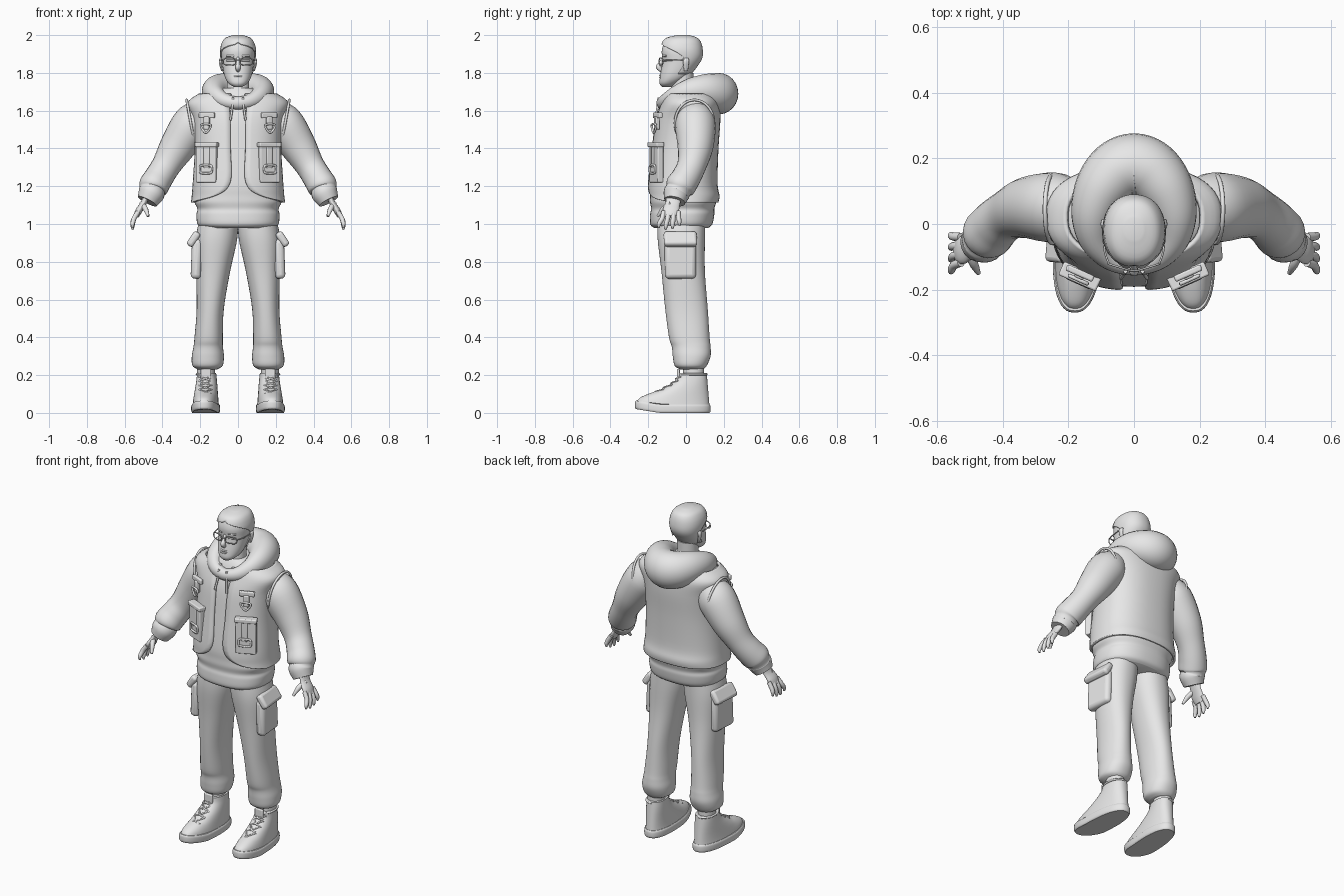
import bpy, bmesh
from math import sin, cos, pi, radians, copysign
from mathutils import Vector, Matrix

if "Cube" in bpy.data.objects:
    bpy.data.objects.remove(bpy.data.objects["Cube"])

X, Y, Z = Vector((1, 0, 0)), Vector((0, 1, 0)), Vector((0, 0, 1))
grey = (.8, .8, .8, 1)
clay = bpy.data.materials.new("light_grey")
clay.use_nodes = True
clay.diffuse_color = grey
clay.node_tree.nodes["Principled BSDF"].inputs["Base Color"].default_value = grey


def finish(name, bm, mirror=False, bevel=0, thick=0):
    """Turn a bmesh into a smooth, optionally mirrored object."""
    bmesh.ops.remove_doubles(bm, verts=bm.verts, dist=1e-5)
    mesh = bpy.data.meshes.new(name)
    bm.to_mesh(mesh)
    bm.free()
    mesh.materials.append(clay)
    mesh.shade_smooth()
    mesh.set_sharp_from_angle(angle=radians(50))
    obj = bpy.data.objects.new(name, mesh)
    bpy.context.scene.collection.objects.link(obj)
    if thick:
        obj.modifiers.new("Thickness", "SOLIDIFY").thickness = thick
    if bevel:
        rounding = obj.modifiers.new("Bevel", "BEVEL")
        rounding.width, rounding.segments = bevel, 3
    if mirror:
        obj.modifiers.new("Mirror", "MIRROR")
    return obj


def spline(rows, closed=False, steps=5):
    """Catmull-Rom interpolation of rows of numbers."""
    count, result = len(rows), []
    pick = lambda i: rows[i % count] if closed else rows[min(max(i, 0), count - 1)]
    for i in range(count if closed else count - 1):
        controls = list(zip(pick(i - 1), pick(i), pick(i + 1), pick(i + 2)))
        for step in range(steps):
            t = step / steps
            result.append([b + t * (c - a + t * (2*a - 5*b + 4*c - d + t * (3*(b - c) + d - a))) / 2
                           for a, b, c, d in controls])
    return result if closed else result + [list(rows[-1])]


def section(centre, u, v, a, b, count, power=2, gap=0):
    """Superellipse ring, optionally open at its front."""
    start, points = radians(max(gap, 0)), []
    for i in range(count + 1):
        angle = start + 2 * (pi - start) * i / count
        s, c = (copysign(abs(w) ** (2 / power), w) for w in (sin(angle), cos(angle)))
        points.append(centre + u * a * s - v * b * c)
    return points


def skin(name, rings, caps=(True, True), closed=False, **options):
    """Join rings of points with faces."""
    bm = bmesh.new()
    verts = [[bm.verts.new(point) for point in ring] for ring in rings]
    for low, high in zip(verts, verts[1:] + verts[:1] if closed else verts[1:]):
        for i in range(len(low) - 1):
            bm.faces.new((low[i], low[i + 1], high[i + 1], high[i]))
    if caps[0] and not closed:
        bm.faces.new(verts[0][-2::-1])
    if caps[1] and not closed:
        bm.faces.new(verts[-1][:-1])
    return finish(name, bm, **options)


def loft(name, rows, power=2, centre=lambda z: 0, **options):
    """Level sections: height, half width, front y, back y, front gap."""
    rings = []
    for z, width, front, back, *gap in spline(rows):
        middle = Vector((centre(z), (front + back) / 2, z))
        rings.append(section(middle, X, Y, width, (back - front) / 2, 48, power, *gap))
    return skin(name, rings, **options)


def sweep(name, rows, flat=1, ref=Y, closed=False, sides=24, **options):
    """Tube along rows of x, y, z, radius; flat widens it along ref."""
    rows = spline(rows, closed)
    path, last, rings = [Vector(row[:3]) for row in rows], len(rows) - 1, []
    for i, point in enumerate(path):
        if closed:
            along = path[(i + 1) % len(path)] - path[i - 1]
        else:
            along = path[min(i + 1, last)] - path[max(i - 1, 0)]
        along.normalize()
        u = ref.cross(along).normalized()
        rings.append(section(point, u, along.cross(u), rows[i][3], rows[i][3] * flat, sides))
    return skin(name, rings, closed=closed, **options)


def cord(name, points, radius=.005, **options):
    sweep(name, [(*point, radius) for point in points], sides=8, **options)


def wire(name, centre, u, v, a, b, count=12, power=2, radius=.006):
    """Closed mirrored loop in the plane of u and v."""
    points = section(Vector(centre), u, v, a, b, count, power)[:-1]
    cord(name, points, radius, closed=True, mirror=True, ref=u.cross(v).normalized())


def box(name, place, size, turn=0, tilt=0, bevel=.01):
    """Rounded mirrored box, tilted about y and turned about z."""
    bm = bmesh.new()
    matrix = Matrix.Translation(place) @ Matrix.Rotation(turn, 4, "Z") @ Matrix.Rotation(tilt, 4, "Y")
    bmesh.ops.create_cube(bm, size=1, matrix=matrix @ Matrix.Diagonal((*size, 1)))
    finish(name, bm, mirror=True, bevel=bevel)


# Head, neck and a hair shell that opens around the face
skull = [(1.725, .02, -.125, -.08), (1.745, .05, -.14, -.04), (1.785, .072, -.137, .02), (1.86, .085, -.125, .075),
         (1.92, .087, -.128, .08), (1.97, .065, -.105, .06), (1.99, .02, -.04, .01)]
loft("head", skull, power=2.2)
loft("neck", [(1.6, .07, -.1, .06), (1.7, .06, -.08, .04), (1.8, .06, -.07, .04)])
grow = .008
loft("hair", [(z + .01, width + grow, front - grow, back + grow, max(-60, 100 * (1 - ((z - 1.78) / .16) ** 6)))
              for z, width, front, back in skull[2:]], power=2.2, caps=(False, True), thick=grow)

# Face
sweep("nose", [(0, -.12, 1.88, .008), (0, -.135, 1.85, .01), (0, -.145, 1.83, .014), (0, -.125, 1.81, .01)])
sweep("ears", [(.084, 0, 1.88, .006), (.094, 0, 1.86, .008), (.084, 0, 1.81, .005)], flat=2, mirror=True)
for label, z in (("upper_lip", 1.787), ("lower_lip", 1.776)):
    cord(label, [(x / 100, -.137 + 9 * (x / 100) ** 2, z) for x in range(-2, 3)], ref=Z)
for label, z in (("eyebrows", 1.89), ("eyelids", 1.865)):
    cord(label, [(x / 50, -.126 + 6 * (x / 50) ** 2, z) for x in (1, 2, 3)], mirror=True, ref=Z)

# Glasses
wire("glasses_frames", (.045, -.132, 1.86), Vector((cos(.3), sin(.3), 0)), Z, .034, .019, 16, 3, .003)
cord("glasses_bridge", [(x, -.143, 1.868) for x in (-.015, 0, .015)], .003, ref=Z)
cord("glasses_arms", [(.077, -.12, 1.867), (.09, -.08, 1.867), (.096, 0, 1.87)], .003, mirror=True, ref=Z)

# Hood: one closed roll, higher, fuller and narrower at the back
turns = [2 * pi * i / 12 for i in range(12)]
sweep("hood", [(.125 * sin(a) * (1 + .15 * cos(a)), .025 - .15 * cos(a),
                1.665 - .025 * cos(a) + .035 * sin(a) ** 2, .067 - .035 * cos(a)) for a in turns],
      flat=1.07, ref=Z, closed=True)

# Hooded top with ribbed hem
body = [(.98, .19, -.17, .12), (1, .215, -.19, .14), (1.05, .22, -.19, .15), (1.08, .215, -.185, .15),
        (1.115, .23, -.19, .16), (1.15, .225, -.19, .165), (1.22, .22, -.19, .155), (1.4, .21, -.17, .16),
        (1.55, .21, -.15, .17), (1.64, .22, -.12, .165), (1.69, .15, -.1, .14), (1.72, .08, -.08, .1)]
loft("hoodie_body", body, power=2.4)
cord("drawstrings", [(.026, -.145, 1.67), (.03, -.15, 1.62), (.04, -.165, 1.55)], .006, mirror=True)
sweep("sleeves", [(.18, .05, 1.59, .08), (.24, .05, 1.53, .107), (.32, .05, 1.41, .095), (.38, .03, 1.31, .077),
                  (.42, 0, 1.245, .077), (.447, -.03, 1.2, .079), (.455, -.04, 1.18, .068), (.46, -.05, 1.16, .07),
                  (.48, -.06, 1.12, .056)], mirror=True)

# Open vest: follows the body, flares at the shoulders, rounded front corners
loft("vest", [(z, width + .02 + .2 * max(0, z - 1.5), front - .012, back + .012,
               7 + 68 * (max(0, 1.24 - z) / .125) ** 4) for z, width, front, back in body[4:-1]],
     power=2.4, caps=(False, False), thick=.014)
wire("armhole_trim", (.25, .045, 1.535), Y, Vector((.18, 0, 1)), .103, .122, radius=.007)

# Vest pockets, straps and rings
slant = .42
for label, y, z, size in (("vest_pockets", -.157, 1.32, (.115, .035, .2)),
                          ("vest_pocket_flaps", -.16, 1.42, (.125, .045, .025)),
                          ("chest_tabs", -.15, 1.575, (.09, .02, .03)),
                          ("chest_straps", -.155, 1.535, (.03, .025, .07)),
                          ("pocket_straps", -.172, 1.36, (.035, .015, .13))):
    box(label, (.165, y, z), size, slant, bevel=.006)
across = Vector((cos(slant), sin(slant), 0))
wire("chest_rings", (.17, -.17, 1.51), across, Z, .034, .028, 3)
wire("pocket_buckles", (.17, -.178, 1.29), across, Z, .035, .022, 12, 4)

# Hands
sweep("palms", [(.48, -.06, 1.16, .018), (.5, -.07, 1.11, .016), (.525, -.08, 1.07, .018), (.54, -.08, 1.04, .014)],
      flat=2.4, mirror=True)
for i, label in enumerate(("index", "middle", "ring", "little")):
    base, spread, tip = -.118 + .026 * i, .01 * i - .025, (.98, .97, .975, .99)[i]
    sweep(label + "_fingers", [(.528, base, 1.065, .013), (.55, base + spread / 3, 1.03, .013),
                               (.558, base + spread, tip + .02, .011), (.557, base + spread, tip, .005)],
          sides=10, mirror=True)
sweep("thumbs", [(.51, -.08, 1.11, .013), (.49, -.12, 1.08, .014), (.475, -.15, 1.04, .007)],
      ref=X, sides=10, mirror=True)

# Trousers gathered over the ankles
loft("trouser_legs", [(.23, .05, -.03, .09), (.25, .08, -.06, .11), (.3, .085, -.07, .13), (.35, .078, -.075, .13),
                      (.4, .075, -.09, .125), (.55, .072, -.11, .115), (.75, .09, -.13, .1), (.92, .11, -.15, .1),
                      (1.03, .1, -.15, .1)], power=2.2, centre=lambda z: .165 - .06 * z * z, mirror=True)
box("cargo_pockets", (.215, -.03, .815), (.055, .165, .21), .08, -.04, .022)
box("cargo_flaps", (.23, -.03, .92), (.04, .175, .085), .08, -.6, .015)

# Boots: slab sole, and an upper whose instep rises in a curve
foot = lambda z: .17
loft("ankles", [(z, .047, -.015, .095) for z in (.15, .25)], centre=foot, mirror=True)


def instep(z):
    return -.04 - .225 * max(0, cos((z - .03) / .18 * pi / 2)) ** 2.3


soles = loft("boot_soles", [(z, .07 + edge, -.265 - edge, .125 + edge)
                            for z, edge in ((0, 0), (.01, .005), (.035, .005), (.045, 0))],
             power=2.4, centre=foot, mirror=True)
uppers = loft("boot_uppers", [(.03 + .18 * t, .07 - .02 * t, instep(.03 + .18 * t), .125 - .015 * t)
                              for t in [i / 6 for i in range(7)]], power=2.3, centre=foot, mirror=True)
wire("boot_collars", (.17, .035, .205), X, Y, .048, .074)
box("boot_tongues", (.17, -.04, .205), (.055, .015, .055), bevel=.006)
# Toes lift and turn slightly outward
for boot in (soles, uppers):
    for vert in boot.data.vertices:
        vert.co.z += .16 * max(0, -.14 - vert.co.y)
        vert.co.x -= .05 * (vert.co.y + .05)

# Crossed laces
for i in range(4):
    low, high = .1 + .023 * i, .123 + .023 * i
    middle = (low + high) / 2
    for side in (-.033, .033):
        cord("boot_laces", [(.173 - side, instep(low) + .018, low), (.173, instep(middle) - .004, middle),
                            (.173 + side, instep(high) + .018, high)], mirror=True, ref=Z)
